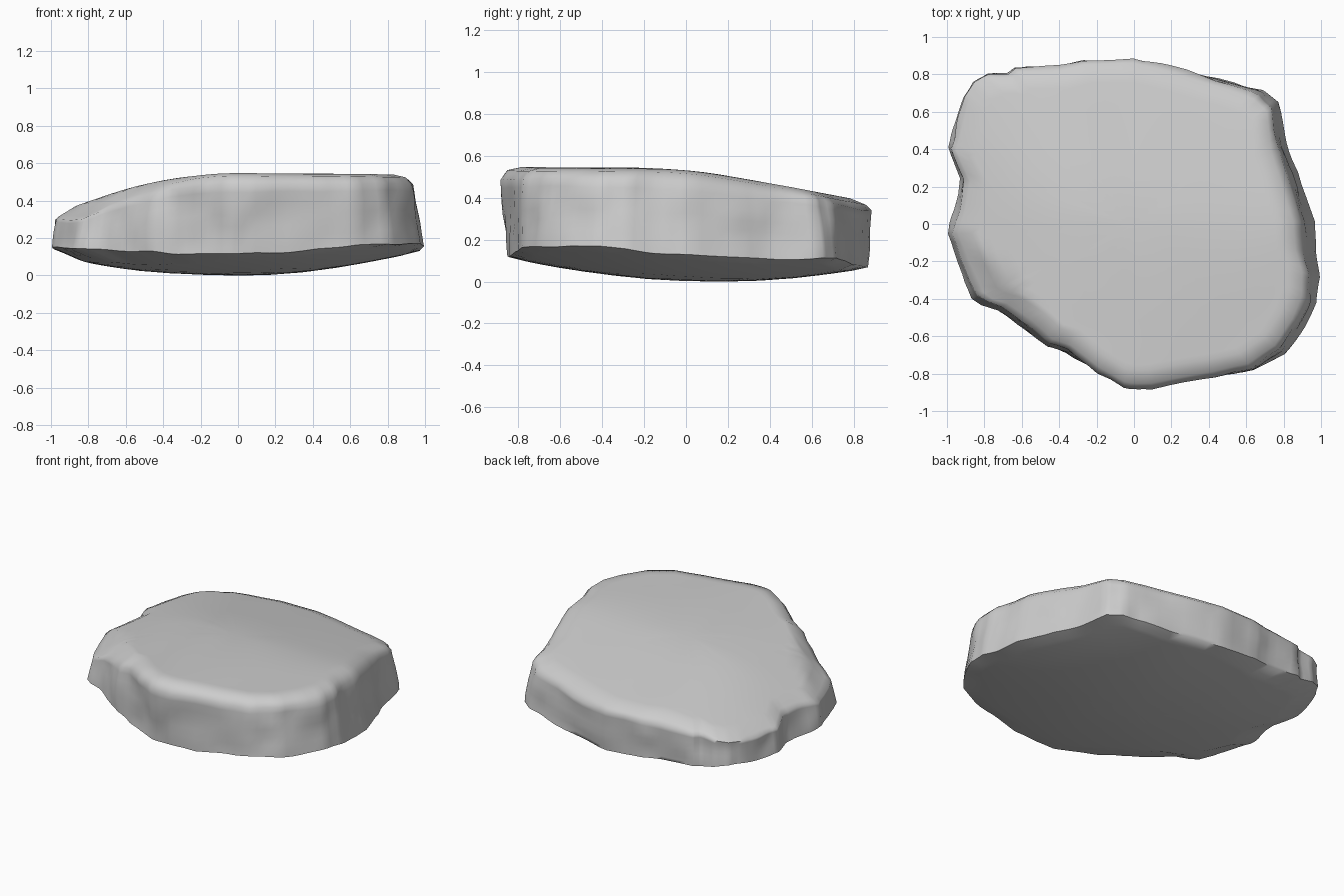
import bpy
import bmesh
import math
from mathutils import Vector, noise

default_cube = bpy.data.objects.get("Cube")
if default_cube:
    bpy.data.objects.remove(default_cube, do_unlink=True)

# Plan outline of the slab at its widest
OUTLINE = [
    (-1, .42), (-.96, .55), (-.92, .7), (-.87, .78), (-.79, .82), (-.68, .82),
    (-.64, .85), (-.4, .86), (-.27, .89), (0, .89), (.2, .86), (.55, .78),
    (.7, .73), (.78, .66), (.82, .44), (.88, .28), (.96, .02), (.97, -.15),
    (1, -.28), (.99, -.42), (.93, -.55), (.82, -.7), (.66, -.8), (.45, -.84),
    (.1, -.88), (-.05, -.87), (-.2, -.81), (-.37, -.71), (-.48, -.68),
    (-.6, -.58), (-.75, -.47), (-.83, -.44), (-.88, -.4), (-.95, -.22),
    (-1, -.05), (-.96, .08), (-.93, .25)]
STEPS = 4


def top_height(x, y):
    """Flat table that sinks gently to the back, the -x side and one corner."""
    side_drop = .23 * max(0, -x) ** 1.9
    back = y - .04
    back_drop = .1 * (back + math.sqrt(back * back + .05))
    corner_drop = .3 * max(0, -x - y - .95)
    ripple = .008 * noise.noise(Vector((x * 2, y * 2, 5)))
    return .548 - math.hypot(side_drop, back_drop) - corner_drop + ripple


def bottom_height(x, y):
    """Shallow bowl under the slab."""
    ripple = .005 * noise.noise(Vector((x * 2, y * 2, 9)))
    return .12 * ((x + .05) ** 2 + (y - .15) ** 2) + ripple


def resample(points, steps):
    result = []
    for i, point in enumerate(points):
        start, end = Vector(point), Vector(points[(i + 1) % len(points)])
        result += [start.lerp(end, k / steps) for k in range(steps)]
    return result


def side_column(p):
    """Points down one vertical section: top bevel, broken wall, lower bevel."""
    d = p.normalized()
    right, left = max(0, d.x), max(0, -d.x)
    back, front = max(0, d.y), max(0, -d.y)
    corner = max(0, left + front - 1)
    top_inset = .08 * right + .035 * left + .1 * corner - .005
    foot_inset = .045 * front + .03 * back + .01 * left - .01
    rim = p - d * (top_inset + .1)
    edge = p - d * (top_inset + .03)
    base = p - d * (foot_inset + .07 + .1 * left + .15 * corner)
    high = top_height(rim.x, rim.y)
    edge_z = min(high, top_height(edge.x, edge.y)) - .015
    low = bottom_height(base.x, base.y)
    foot_z = low + .02 + .05 * left + .04 * corner
    column = [(rim.x, rim.y, high), (edge.x, edge.y, edge_z)]
    # Wall rings, chipped by broad and fine noise
    for t in (.1, .2, .35, .5, .65, .8, .92, 1):
        z = edge_z + (foot_z - edge_z) * t
        chip = noise.noise(Vector((p.x * 4, p.y * 4, z * 6)))
        fine = noise.noise(Vector((p.x * 9, p.y * 9, z * 8)))
        inset = top_inset * (1 - t) + foot_inset * t
        q = p - d * (inset + .015 * chip + .008 * fine)
        column.append((q.x, q.y, z + .012 * chip))
    column.append((base.x, base.y, low))
    return column


def bridge(bm, ring_a, ring_b):
    count = len(ring_a)
    for i in range(count):
        j = (i + 1) % count
        bm.faces.new((ring_a[i], ring_a[j], ring_b[j], ring_b[i]))


def cap(bm, rim, height):
    """Close a rim with shrinking rings that follow a height function."""
    previous = rim
    for scale in (.96, .9, .8, .65, .45, .25):
        ring = []
        for v in rim:
            x, y = v.co.x * scale, v.co.y * scale
            ring.append(bm.verts.new((x, y, height(x, y))))
        bridge(bm, previous, ring)
        previous = ring
    centre = bm.verts.new((0, 0, height(0, 0)))
    for i, v in enumerate(previous):
        bm.faces.new((v, previous[(i + 1) % len(previous)], centre))


# Build the stone
bm = bmesh.new()
columns = [side_column(p) for p in resample(OUTLINE, STEPS)]
rings = [[bm.verts.new(co) for co in level] for level in zip(*columns)]
for upper, lower in zip(rings, rings[1:]):
    bridge(bm, upper, lower)
cap(bm, rings[0], top_height)
cap(bm, rings[-1], bottom_height)
bmesh.ops.recalc_face_normals(bm, faces=bm.faces)

# Centre it and stand it on the ground
lows = [min(v.co[a] for v in bm.verts) for a in range(3)]
highs = [max(v.co[a] for v in bm.verts) for a in range(3)]
middle = Vector(((lows[0] + highs[0]) / 2, (lows[1] + highs[1]) / 2, lows[2]))
bmesh.ops.translate(bm, verts=bm.verts, vec=-middle)

mesh = bpy.data.meshes.new("stone_slab")
bm.to_mesh(mesh)
bm.free()
stone = bpy.data.objects.new("stone_slab", mesh)
bpy.context.collection.objects.link(stone)

# Plain stone colour
grey = bpy.data.materials.new("stone_grey")
grey.use_nodes = True
colour = (.61, .61, .61, 1)
grey.diffuse_color = colour
grey.node_tree.nodes["Principled BSDF"].inputs["Base Color"].default_value = colour
mesh.materials.append(grey)

bpy.ops.object.select_all(action='DESELECT')
stone.select_set(True)
bpy.context.view_layer.objects.active = stone
bpy.ops.object.shade_smooth_by_angle(angle=math.radians(65))
